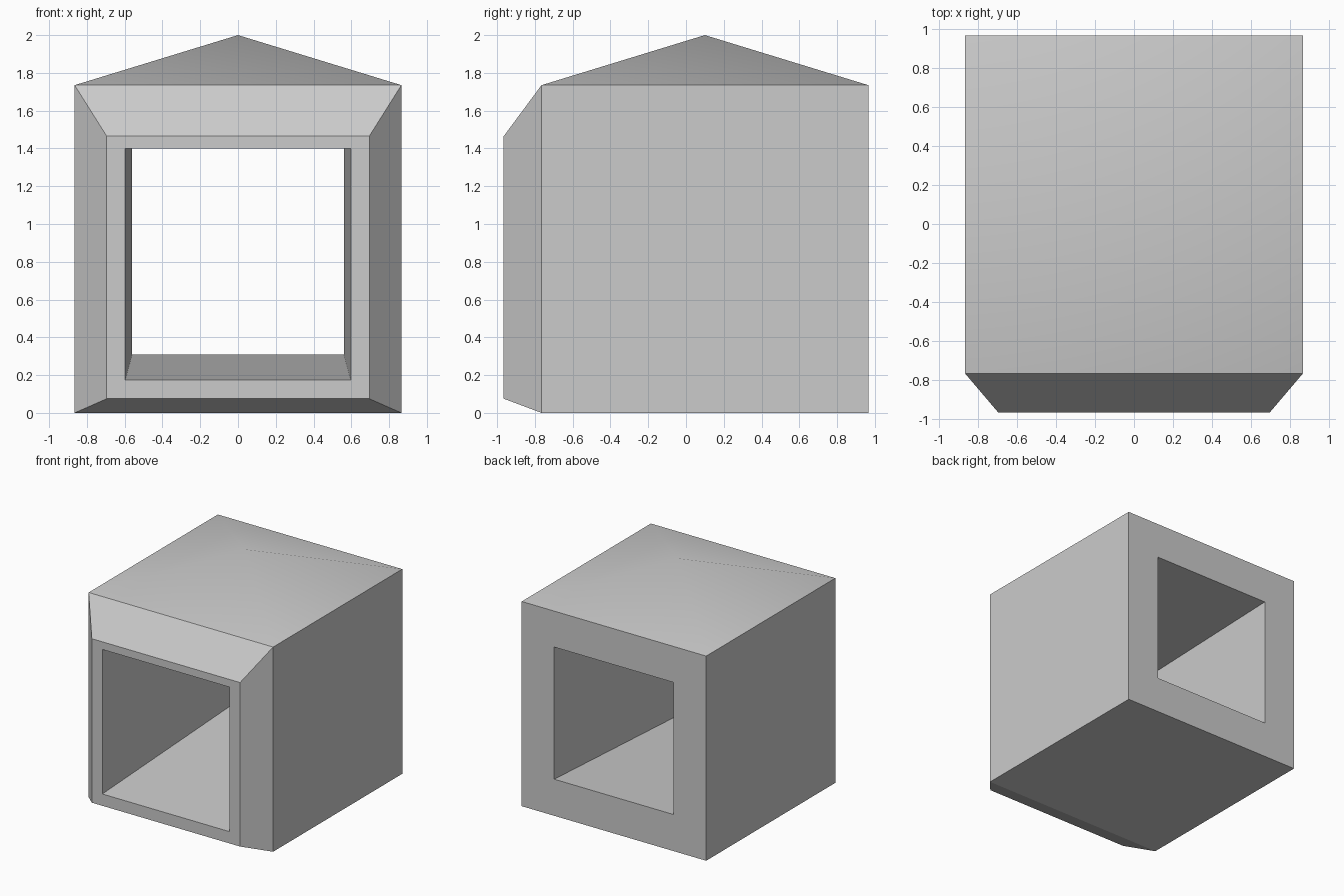
import bpy
import bmesh

if "Cube" in bpy.data.objects:
    bpy.data.objects.remove(bpy.data.objects["Cube"])


def ring(bm, half_width, y, z_low, z_high):
    """Rectangular loop of vertices facing along y."""
    corners = [(-half_width, z_low), (half_width, z_low),
               (half_width, z_high), (-half_width, z_high)]
    return [bm.verts.new((x, y, z)) for x, z in corners]


bm = bmesh.new()

# Rectangular sections: front opening, front rim, box front, box back, back opening
sections = [
    (0.597, -0.965, 0.175, 1.40),
    (0.695, -0.965, 0.075, 1.465),
    (0.865, -0.765, 0.0, 1.735),
    (0.865, 0.965, 0.0, 1.735),
    (0.56, 0.965, 0.31, 1.43),
]
rings = [ring(bm, *s) for s in sections]

# Shell: bridge each section to the next, the last back to the first as the tunnel
for i, a in enumerate(rings):
    b = rings[(i + 1) % len(rings)]
    for k in range(4):
        n = (k + 1) % 4
        face = bm.faces.new((a[k], a[n], b[n], b[k]))
        if i == 2 and k == 2:
            top = face

# Roof: raise the middle of the top face into a smooth low pyramid
roof = bmesh.ops.poke(bm, faces=[top])
roof["verts"][0].co.z = 2.0
for face in roof["faces"]:
    face.smooth = True

bmesh.ops.recalc_face_normals(bm, faces=bm.faces)
mesh = bpy.data.meshes.new("hollow_housing")
bm.to_mesh(mesh)
bm.free()
housing = bpy.data.objects.new("hollow_housing", mesh)
bpy.context.collection.objects.link(housing)
